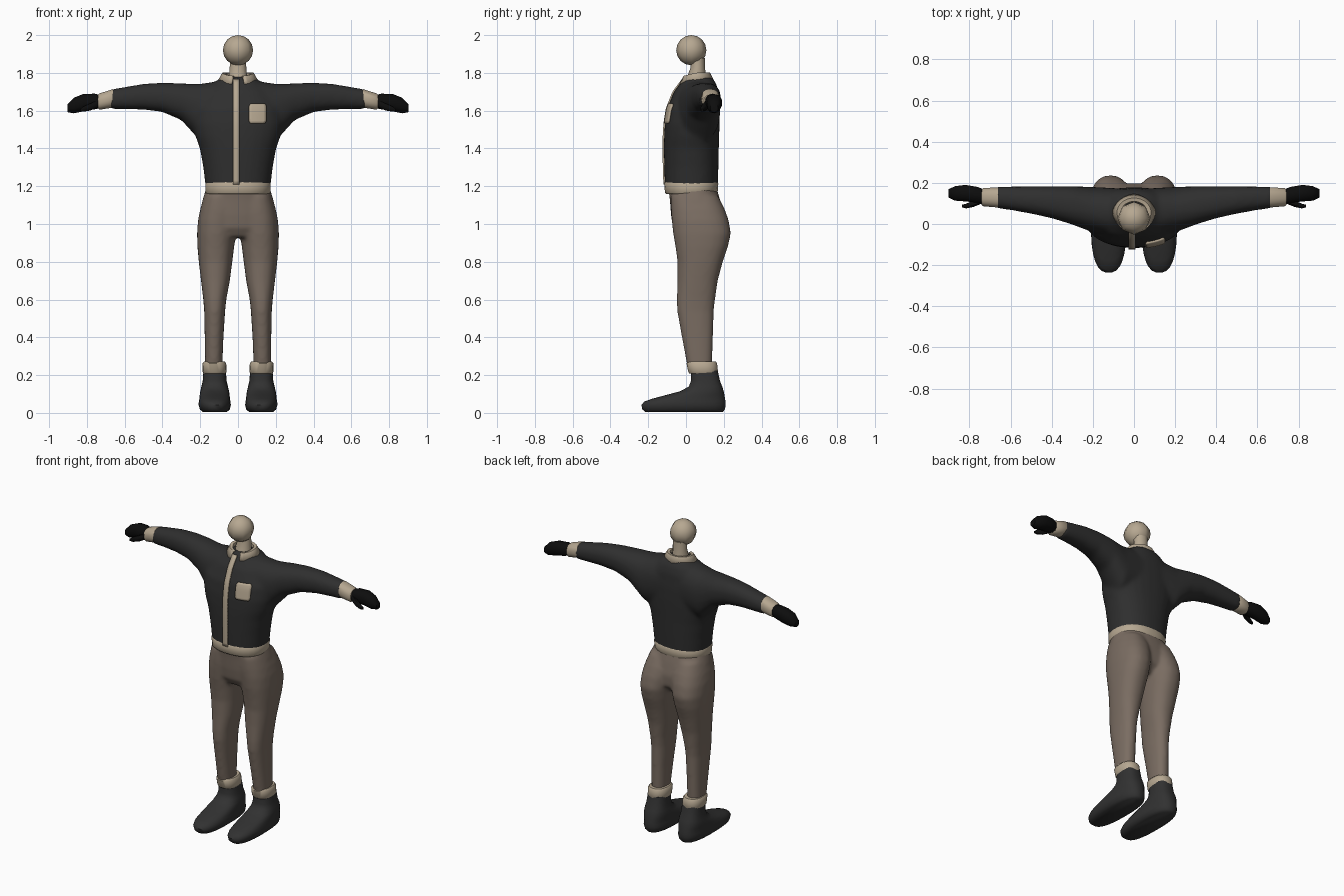
import bpy, bmesh, math
from mathutils import Vector
from mathutils.bvhtree import BVHTree


def material(name, r, g, b):
    m = bpy.data.materials.new(name)
    m.diffuse_color = (r, g, b, 1)
    return m


CHARCOAL = material("charcoal cloth", 0.028, 0.028, 0.028)
BROWN = material("brown trousers", 0.195, 0.152, 0.122)
BEIGE = material("beige trim", 0.47, 0.39, 0.285)
BLACK = material("black glove", 0.004, 0.004, 0.004)
BOOT = material("dark boot", 0.031, 0.031, 0.031)


def loft(bm, sections, axis="z", side=1, sides=28, n=2.3):
    """Skin (t, a0, a1, b0, b1) superellipse sections along z (a=x, b=y) or x (a=y, b=z)."""
    rings = []
    for t, a0, a1, b0, b1 in sections:
        ring = []
        for i in range(sides):
            w = 2 * math.pi * (i + 0.5) / sides
            c, s = math.cos(w), math.sin(w)
            a = (a0 + a1) / 2 + (a1 - a0) / 2 * math.copysign(abs(c) ** (2 / n), c)
            b = (b0 + b1) / 2 + (b1 - b0) / 2 * math.copysign(abs(s) ** (2 / n), s)
            p = (a, b, t) if axis == "z" else (t, a, b)
            ring.append(bm.verts.new((p[0] * side, p[1], p[2])))
        rings.append(ring)
    for r0, r1 in zip(rings, rings[1:]):
        for i in range(sides):
            j = (i + 1) % sides
            bm.faces.new((r0[i], r0[j], r1[j], r1[i]))
    bm.faces.new(rings[0])
    bm.faces.new(rings[-1])


def finish(name, bm, mat, angle=50, voxel=0, solid=0):
    bmesh.ops.recalc_face_normals(bm, faces=bm.faces)
    me = bpy.data.meshes.new(name)
    bm.to_mesh(me)
    bm.free()
    me.materials.append(mat)
    for p in me.polygons:
        p.use_smooth = True
    me.set_sharp_from_angle(angle=math.radians(angle))
    ob = bpy.data.objects.new(name, me)
    bpy.context.collection.objects.link(ob)
    if voxel:
        m = ob.modifiers.new("blend", "REMESH")
        m.mode = "VOXEL"
        m.voxel_size = voxel
        m.use_smooth_shade = True
        m = ob.modifiers.new("soften", "SMOOTH")
        m.factor = 0.5
        m.iterations = 8
    if solid:
        m = ob.modifiers.new("thickness", "SOLIDIFY")
        m.thickness = solid
        m.offset = 0
    return ob


def pair(name, sections, mat, **kw):
    bm = bmesh.new()
    for s in (-1, 1):
        loft(bm, sections, side=s, **kw)
    return finish(name, bm, mat)


# jacket: torso and sleeves blended into one skin
bm = bmesh.new()
loft(bm, [(z, -w, w, y0, y1) for z, w, y0, y1 in (
    (1.18, .17, -.111, .168), (1.3, .184, -.115, .172), (1.4, .202, -.117, .174),
    (1.46, .224, -.116, .176), (1.53, .24, -.112, .178), (1.61, .235, -.1, .178),
    (1.7, .18, -.064, .172), (1.745, .13, -.03, .16), (1.78, .085, -.005, .135))])
for s in (-1, 1):
    loft(bm, [(0, -.06, .17, 1.5, 1.75), (.1, -.06, .175, 1.45, 1.757),
              (.2, -.04, .18, 1.44, 1.742), (.25, -.022, .182, 1.495, 1.742),
              (.3, -.003, .183, 1.55, 1.745), (.4, .028, .183, 1.593, 1.748),
              (.5, .05, .183, 1.606, 1.742), (.6, .068, .182, 1.608, 1.725),
              (.675, .078, .18, 1.608, 1.712)], axis="x", side=s)
jacket = finish("jacket", bm, CHARCOAL, voxel=0.012)

# trousers: hips and two legs blended
bm = bmesh.new()
loft(bm, [(1.2, -.165, .165, -.095, .16), (1.13, -.188, .188, -.086, .18),
          (1.05, -.203, .203, -.08, .198), (.98, -.205, .205, -.07, .195),
          (.93, -.17, .17, -.04, .15)])
for s in (-1, 1):
    loft(bm, [(1.15, .01, .178, -.08, .17), (1.08, -.005, .2, -.08, .205),
              (1.02, .002, .212, -.076, .226), (.95, .012, .217, -.068, .238),
              (.88, .02, .215, -.056, .222), (.8, .03, .208, -.045, .195),
              (.7, .043, .196, -.045, .168), (.6, .062, .184, -.049, .154),
              (.54, .068, .179, -.047, .147), (.4, .077, .176, -.022, .143),
              (.24, .083, .174, .008, .138)], side=s)
finish("trousers", bm, BROWN, voxel=0.011)

# waistband
bm = bmesh.new()
loft(bm, [(1.158, -.168, .168, -.106, .162), (1.165, -.174, .174, -.112, .168),
          (1.215, -.174, .174, -.116, .172), (1.224, -.168, .168, -.11, .166)])
finish("waistband", bm, BEIGE)

# boots and their cuffs
pair("boots", [(0.004, .06, .186, -.215, .195), (.018, .043, .202, -.232, .207),
               (.042, .037, .209, -.237, .211), (.06, .04, .208, -.222, .21),
               (.075, .042, .205, -.18, .208), (.095, .044, .203, -.105, .204),
               (.115, .047, .2, -.03, .2), (.14, .053, .194, .015, .192),
               (.17, .06, .187, .026, .18), (.225, .064, .183, .025, .168)], BOOT, n=2.5)
pair("boot_cuffs", [(.208, .066, .182, .018, .164), (.216, .061, .187, .012, .17),
                    (.262, .062, .188, .002, .165), (.272, .07, .18, .01, .158)], BEIGE)

# sleeve cuffs
pair("sleeve_cuffs", [(.655, .084, .174, 1.622, 1.706), (.662, .08, .178, 1.616, 1.714),
                      (.732, .086, .175, 1.605, 1.692), (.742, .094, .168, 1.612, 1.685)],
     BEIGE, axis="x")

# mitten gloves with thumbs
bm = bmesh.new()
for s in (-1, 1):
    loft(bm, [(.72, .1, .165, 1.615, 1.68), (.76, .102, .182, 1.607, 1.69),
              (.82, .108, .192, 1.596, 1.688), (.87, .112, .185, 1.586, 1.668),
              (.902, .128, .17, 1.592, 1.635)], axis="x", side=s, sides=10)
    loft(bm, [(.735, .1, .135, 1.62, 1.66), (.78, .082, .115, 1.6, 1.64),
              (.815, .075, .1, 1.594, 1.625), (.835, .08, .094, 1.594, 1.61)],
         axis="x", side=s, sides=8)
finish("gloves", bm, BLACK)

# low-poly head and neck
bm = bmesh.new()
bmesh.ops.create_uvsphere(bm, u_segments=8, v_segments=8, radius=0.08)
bmesh.ops.translate(bm, verts=bm.verts, vec=(0, .028, 1.92))
finish("head", bm, BEIGE)
bm = bmesh.new()
loft(bm, [(1.72, -.055, .055, .0, .11), (1.79, -.05, .05, .01, .105),
          (1.83, -.046, .046, .025, .1), (1.88, -.045, .045, .02, .1)], sides=10, n=2)
finish("neck", bm, BEIGE)

# folded collar, open at the front
bm = bmesh.new()
rows = []
for i in range(25):
    w = math.radians(-72 + 324 * i / 24)
    c, s = math.cos(w), math.sin(w)
    dip = 0.018 * max(0, -s)
    rows.append([bm.verts.new((.085 * k * c, .055 + .073 * k * s, z - dip))
                 for k, z in ((.72, 1.745), (.8, 1.795), (.95, 1.797), (1.22, 1.757))])
for r0, r1 in zip(rows, rows[1:]):
    for j in range(3):
        bm.faces.new((r0[j], r1[j], r1[j + 1], r0[j + 1]))
finish("collar", bm, BEIGE, solid=0.01)

# trim plates laid on the jacket front
bpy.context.view_layer.update()
skin = BVHTree.FromObject(jacket, bpy.context.evaluated_depsgraph_get())


def plate(name, x0, x1, z0, z1, nx, nz, lift, taper=1.0):
    bm = bmesh.new()
    grid = []
    for j in range(nz + 1):
        row, z = [], z0 + (z1 - z0) * j / nz
        k = taper if j in (0, nz) else 1
        for i in range(nx + 1):
            x = (x0 + x1) / 2 + (x1 - x0) * (i / nx - .5) * k
            hit = skin.ray_cast(Vector((x, -1, z)), Vector((0, 1, 0)))[0]
            row.append(bm.verts.new((x, (hit.y if hit else 0) - lift, z)))
        grid.append(row)
    for r0, r1 in zip(grid, grid[1:]):
        for i in range(nx):
            bm.faces.new((r0[i], r0[i + 1], r1[i + 1], r1[i]))
    finish(name, bm, BEIGE, solid=0.009)


plate("front_placket", -.026, .008, 1.21, 1.765, 2, 28, .004)
plate("chest_pocket", .057, .15, 1.533, 1.636, 6, 8, .005, taper=.82)
